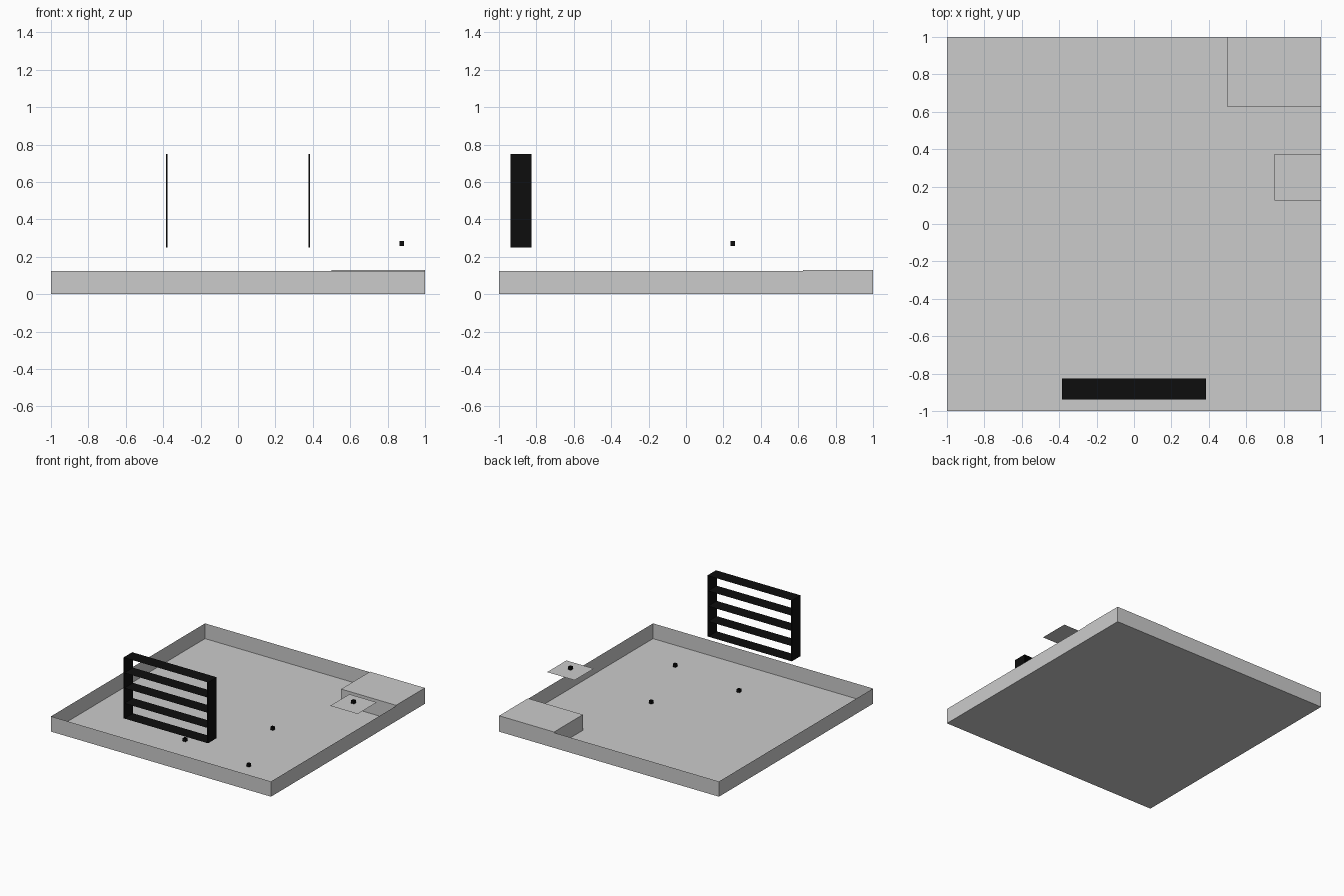
import bpy, bmesh

if "Cube" in bpy.data.objects:
    bpy.data.objects.remove(bpy.data.objects["Cube"])


def material(name, v):
    m = bpy.data.materials.new(name)
    m.diffuse_color = (v, v, v, 1)
    m.use_nodes = True
    m.node_tree.nodes["Principled BSDF"].inputs["Base Color"].default_value = m.diffuse_color
    return m


grey = material("light_grey", 0.6)
black = material("black", 0.004)


def box(name, lo, hi, mat, drop=lambda n: False):
    """Axis-aligned box; faces whose normal satisfies drop() are left open."""
    bm = bmesh.new()
    bmesh.ops.create_cube(bm, size=1)
    for v in bm.verts:
        v.co = [lo[i] + (v.co[i] + 0.5) * (hi[i] - lo[i]) for i in range(3)]
    bm.normal_update()
    gone = [f for f in bm.faces if drop(f.normal)]
    bmesh.ops.delete(bm, geom=gone, context='FACES')
    return finish(name, bm, mat)


def sheet(name, x0, x1, y0, y1, z, mat):
    """Horizontal zero-thickness rectangle."""
    bm = bmesh.new()
    bm.faces.new([bm.verts.new(c) for c in
                  ((x0, y0, z), (x1, y0, z), (x1, y1, z), (x0, y1, z))])
    return finish(name, bm, mat)


def finish(name, bm, mat):
    me = bpy.data.meshes.new(name)
    bm.to_mesh(me)
    bm.free()
    me.materials.append(mat)
    ob = bpy.data.objects.new(name, me)
    bpy.context.collection.objects.link(ob)
    return ob


# open tray with thin walls
box("tray", (-1, -1, 0), (1, 1, 0.125), grey, lambda n: n.z > 0.5)

# raised block in the back right corner
box("corner_block", (0.5, 0.625, 0.001), (0.999, 0.999, 0.13), grey)

# small square plates, each with an open square ring floating over it
spots = [(0.875, 0.25, 0.25), (0.345, -0.042, 0.002),
         (-0.075, -0.58, 0.002), (0.57, -0.673, 0.002)]
for i, (x, y, z) in enumerate(spots):
    sheet(f"plate_{i}", x - 0.125, x + 0.125, y - 0.125, y + 0.125, z, grey)
    r = 0.0125
    box(f"ring_{i}", (x - r, y - r, z + 0.008), (x + r, y + r, z + 0.033),
        black, lambda n: abs(n.z) > 0.5)

# slatted rack: two side boards and five thin shelves
Y0, Y1 = -0.9375, -0.825
for side, s in (("left", -1), ("right", 1)):
    xa, xb = sorted((s * 0.376, s * 0.384))
    box(f"rack_side_{side}", (xa, Y0, 0.25), (xb, Y1, 0.75), black)
for i in range(5):
    sheet(f"rack_shelf_{i}", -0.38, 0.38, Y0, Y1, 0.25 + i * 0.125, black)
